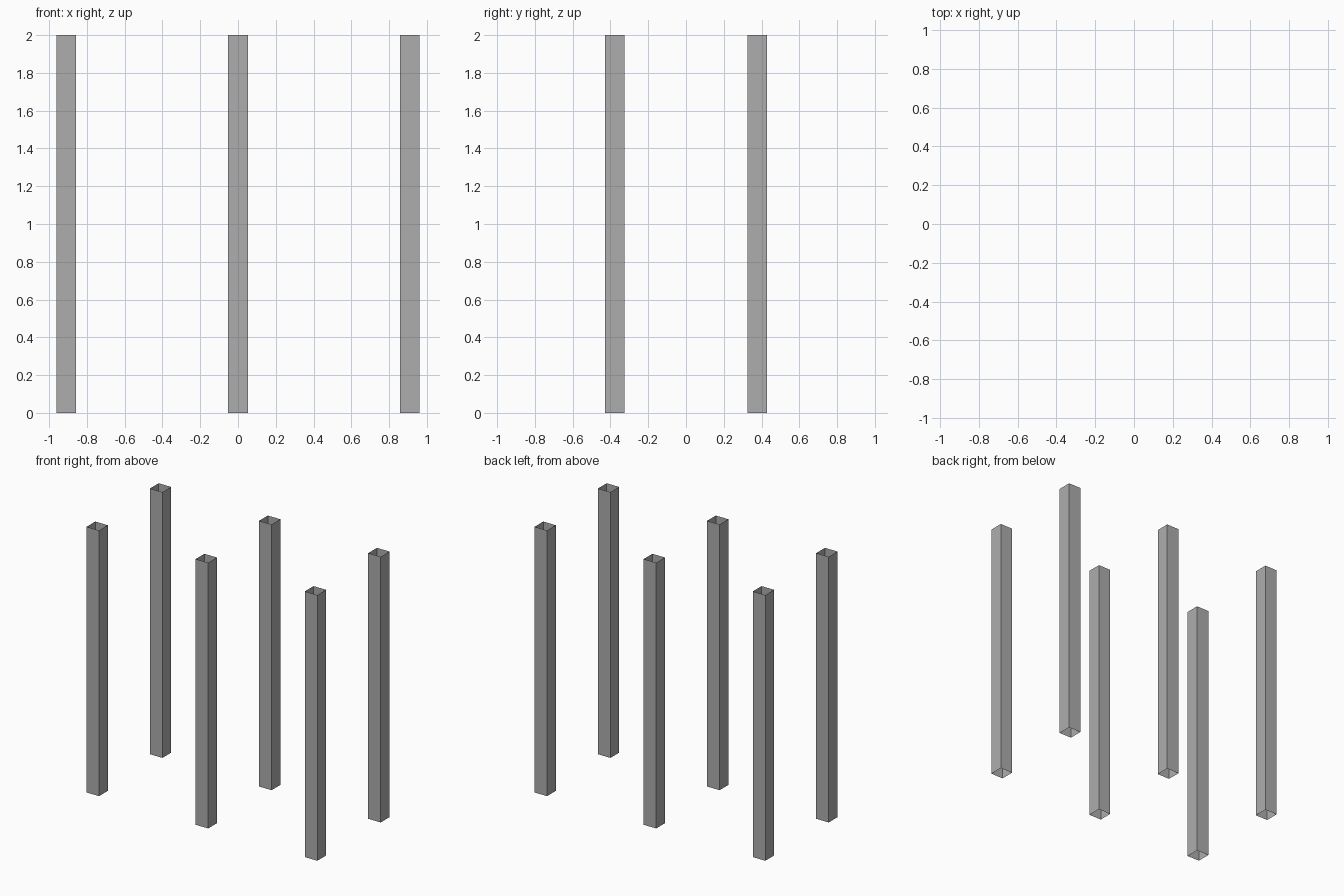
import bpy, bmesh

if "Cube" in bpy.data.objects:
    bpy.data.objects.remove(bpy.data.objects["Cube"])

HEIGHT, HALF = 2.0, 0.052

# Darker grey finish shared by all posts
grey = bpy.data.materials.new("dark_grey")
grey.diffuse_color = (0.42, 0.42, 0.42, 1.0)
grey.use_nodes = True
grey.node_tree.nodes["Principled BSDF"].inputs["Base Color"].default_value = grey.diffuse_color


def hollow_post(name, x, y):
    """Thin-walled square tube, open at both ends."""
    bm = bmesh.new()
    bmesh.ops.create_cube(bm, size=1.0)
    caps = [f for f in bm.faces if abs(f.normal.z) > 0.5]
    bmesh.ops.delete(bm, geom=caps, context='FACES_ONLY')
    bmesh.ops.scale(bm, vec=(2 * HALF, 2 * HALF, HEIGHT), verts=bm.verts)
    mesh = bpy.data.meshes.new(name)
    bm.to_mesh(mesh)
    bm.free()
    mesh.materials.append(grey)
    post = bpy.data.objects.new(name, mesh)
    post.location = (x, y, HEIGHT / 2)
    bpy.context.collection.objects.link(post)


# Two rows of three posts
for row, y in (("front", -0.377), ("back", 0.377)):
    for side, x in (("left", -0.909), ("middle", 0.0), ("right", 0.909)):
        hollow_post(f"{row}_{side}_post", x, y)
